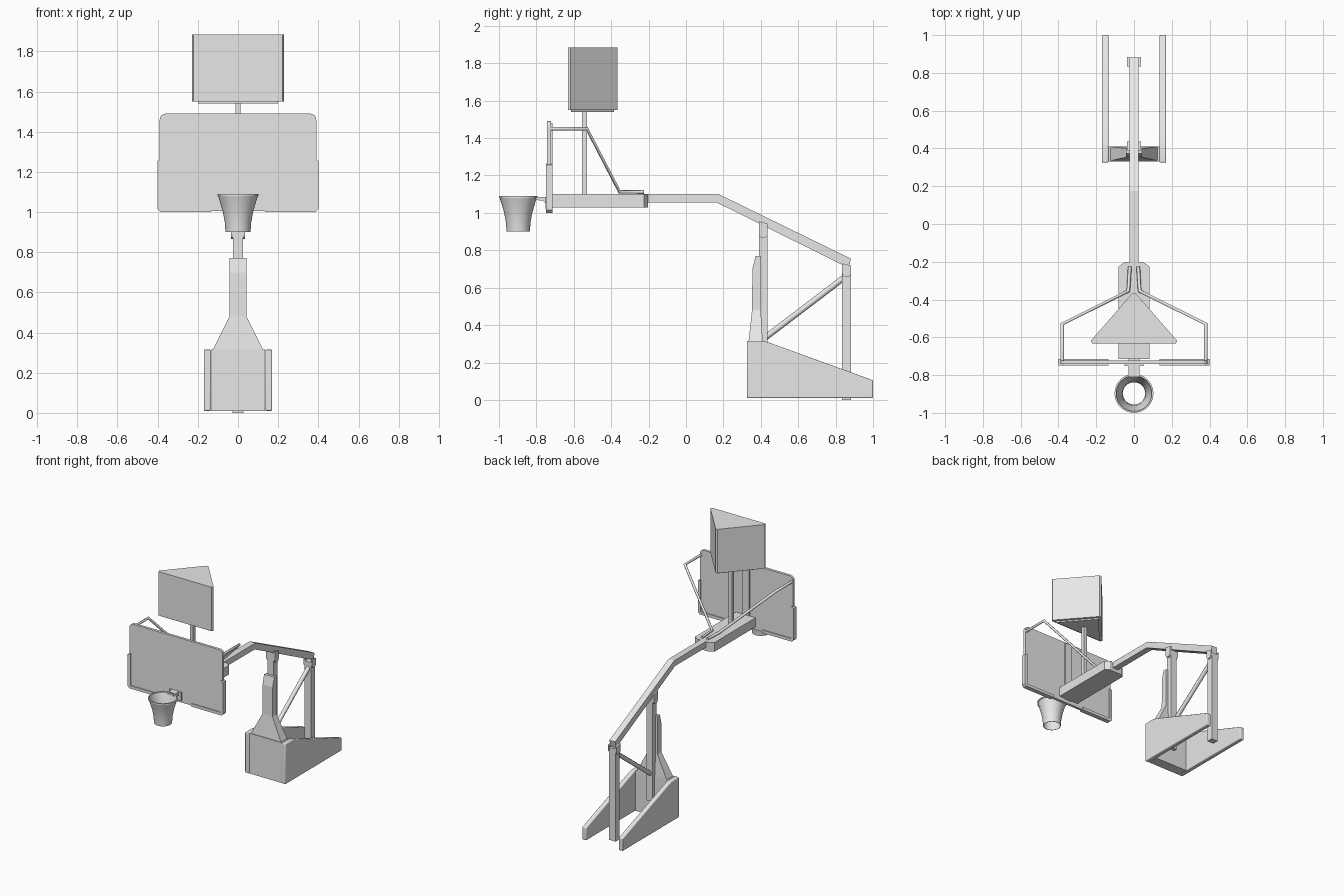
import bpy, bmesh, math
from mathutils import Vector

cube = bpy.data.objects.get("Cube")
if cube:
    bpy.data.objects.remove(cube, do_unlink=True)

grey = bpy.data.materials.new("light grey")
grey.use_nodes = True
grey.diffuse_color = (0.8, 0.8, 0.8, 1)
grey.node_tree.nodes["Principled BSDF"].inputs["Base Color"].default_value = (0.8, 0.8, 0.8, 1)


def finish(name, bm, bevel=0.0, smooth=False):
    bmesh.ops.recalc_face_normals(bm, faces=bm.faces)
    mesh = bpy.data.meshes.new(name)
    bm.to_mesh(mesh)
    bm.free()
    mesh.materials.append(grey)
    ob = bpy.data.objects.new(name, mesh)
    bpy.context.collection.objects.link(ob)
    if bevel:
        mod = ob.modifiers.new("Bevel", "BEVEL")
        mod.width, mod.segments = bevel, 3
    if smooth:
        bpy.ops.object.select_all(action="DESELECT")
        ob.select_set(True)
        bpy.context.view_layer.objects.active = ob
        bpy.ops.object.shade_smooth_by_angle(angle=math.radians(35))
    return ob


def prism(name, profile, axis, lo, hi, bevel=0.0):
    """Extrude a 2D profile along x, y or z from lo to hi."""
    bm = bmesh.new()
    place = {"x": lambda a, b, d: (d, a, b),
             "y": lambda a, b, d: (a, d, b),
             "z": lambda a, b, d: (a, b, d)}[axis]
    face = bm.faces.new([bm.verts.new(place(a, b, lo)) for a, b in profile])
    out = bmesh.ops.extrude_face_region(bm, geom=[face])
    moved = [g for g in out["geom"] if isinstance(g, bmesh.types.BMVert)]
    bmesh.ops.translate(bm, verts=moved, vec=place(0, 0, hi - lo))
    return finish(name, bm, bevel, bevel > 0)


def box(name, x, y, z, bevel=0.0):
    return prism(name, [(x[0], y[0]), (x[1], y[0]), (x[1], y[1]), (x[0], y[1])],
                 "z", z[0], z[1], bevel)


def rounded(w, z0, z1, r, n=5):
    """Rectangle outline with rounded corners."""
    pts = []
    for k, (sx, cz) in enumerate([(1, z1 - r), (-1, z1 - r), (-1, z0 + r), (1, z0 + r)]):
        for i in range(n):
            a = math.pi / 2 * (k + i / (n - 1))
            pts.append((sx * (w - r) + r * math.cos(a), cz + r * math.sin(a)))
    return pts


def rod(name, points, radius):
    curve = bpy.data.curves.new(name, "CURVE")
    curve.dimensions = "3D"
    curve.bevel_depth, curve.bevel_resolution = radius, 2
    curve.use_fill_caps = True
    spline = curve.splines.new("POLY")
    spline.points.add(len(points) - 1)
    for p, co in zip(spline.points, points):
        p.co = (*co, 1)
    curve.materials.append(grey)
    ob = bpy.data.objects.new(name, curve)
    bpy.context.collection.objects.link(ob)
    return ob


def lathe(name, profile, center, steps=32):
    bm = bmesh.new()
    rings = []
    for r, z in profile:
        rings.append([bm.verts.new((center[0] + r * math.cos(math.tau * i / steps),
                                    center[1] + r * math.sin(math.tau * i / steps), z))
                      for i in range(steps)])
    for a, b in zip(rings, rings[1:] + rings[:1]):
        for i in range(steps):
            j = (i + 1) % steps
            bm.faces.new((a[i], a[j], b[j], b[i]))
    return finish(name, bm, smooth=True)


# Base: sloping side pads around a front block
for side, s in (("left", 1), ("right", -1)):
    prism("base_side_" + side,
          [(0.325, 0.01), (1.0, 0.01), (1.0, 0.105), (0.44, 0.308), (0.41, 0.315), (0.325, 0.315)],
          "x", *sorted((s * 0.135, s * 0.17)), bevel=0.006)
box("base_front", (-0.135, 0.135), (0.33, 0.41), (0.01, 0.315))

# Tapered front post pad
bm = bmesh.new()
rings = []
for w, y0, y1, z in [(0.125, 0.335, 0.41, 0.315), (0.042, 0.353, 0.40, 0.48),
                     (0.042, 0.355, 0.40, 0.70), (0.042, 0.372, 0.40, 0.77)]:
    rings.append([bm.verts.new(c) for c in
                  ((-w, y0, z), (w, y0, z), (w, y1, z), (-w, y1, z))])
for a, b in zip(rings, rings[1:]):
    for i in range(4):
        j = (i + 1) % 4
        bm.faces.new((a[i], a[j], b[j], b[i]))
bm.faces.new(rings[0])
bm.faces.new(rings[-1])
finish("post_pad", bm)

# Posts, their brackets and the diagonal brace
box("front_post", (-0.025, 0.025), (0.39, 0.435), (0.13, 0.94))
box("rear_post", (-0.027, 0.027), (0.835, 0.882), (0.0, 0.70))
for name, y, z0, z1 in (("front", 0.413, 0.89, 0.955), ("rear", 0.859, 0.68, 0.73)):
    arc = [(y + 0.024 * math.cos(a), z0 + 0.024 * math.sin(a))
           for a in (math.pi + math.pi * i / 8 for i in range(9))]
    for side, s in (("left", 1), ("right", -1)):
        prism(name + "_bracket_" + side, arc + [(y + 0.024, z1 - 0.012), (y - 0.024, z1)],
              "x", *sorted((s * 0.025, s * 0.036)))
rod("diagonal_brace", [(0, 0.42, 0.33), (0, 0.86, 0.665)], 0.016)

# Bent main arm
prism("main_arm", [(-0.25, 1.055), (0.165, 1.055), (0.87, 0.705), (0.882, 0.755), (0.175, 1.10), (-0.25, 1.10)],
      "x", -0.024, 0.024)

# Arm head with chamfered rear end
prism("arm_head", [(-0.082, -0.715), (0.082, -0.715), (0.082, -0.225), (0.05, -0.203),
                   (-0.05, -0.203), (-0.082, -0.225)], "z", 1.03, 1.10)

# Backboard, rear spine and edge padding
prism("backboard", rounded(0.39, 1.005, 1.49, 0.03), "y", -0.742, -0.722)
box("backboard_spine", (-0.03, 0.03), (-0.722, -0.713), (1.03, 1.48))
for side, s in (("left", 1), ("right", -1)):
    prism("edge_pad_" + side,
          [(s * x, z) for x, z in ((0.135, 1.0), (0.385, 1.0), (0.4, 1.015), (0.4, 1.255),
                                   (0.378, 1.265), (0.378, 1.022), (0.135, 1.022))],
          "y", -0.749, -0.715)
    # Support stay from board corner to arm head
    rod("board_stay_" + side, [(s * 0.38, -0.722, 1.45), (s * 0.38, -0.53, 1.45),
                               (s * 0.03, -0.355, 1.112), (s * 0.022, -0.225, 1.112)], 0.01)

# Hoop, net and mounting bracket
lathe("hoop", [(0.094, 1.09), (0.103, 1.09), (0.103, 1.08), (0.094, 1.08)], (0, -0.897))
net = [(0.1, 1.082), (0.088, 1.045), (0.075, 1.0), (0.066, 0.95), (0.062, 0.90)]
lathe("net", net + [(r - 0.003, z) for r, z in reversed(net)], (0, -0.897))
prism("hoop_bracket", [(-0.86 + 0.05, 1.085), (-0.742, 1.085), (-0.742, 1.045), (-0.765, 1.065), (-0.81, 1.07)],
      "x", -0.028, 0.028)
box("hoop_plate", (-0.05, 0.05), (-0.752, -0.742), (1.02, 1.085))

# Three-sided timer on its post
box("timer_post", (-0.013, 0.013), (-0.556, -0.53), (1.09, 1.545))
prism("timer_base", [(-0.2, -0.615), (0.2, -0.615), (0, -0.385)], "z", 1.54, 1.55)
prism("timer_body", [(-0.228, -0.617), (-0.222, -0.632), (0.222, -0.632), (0.228, -0.617),
                     (0.008, -0.366), (-0.008, -0.366)], "z", 1.55, 1.883)
